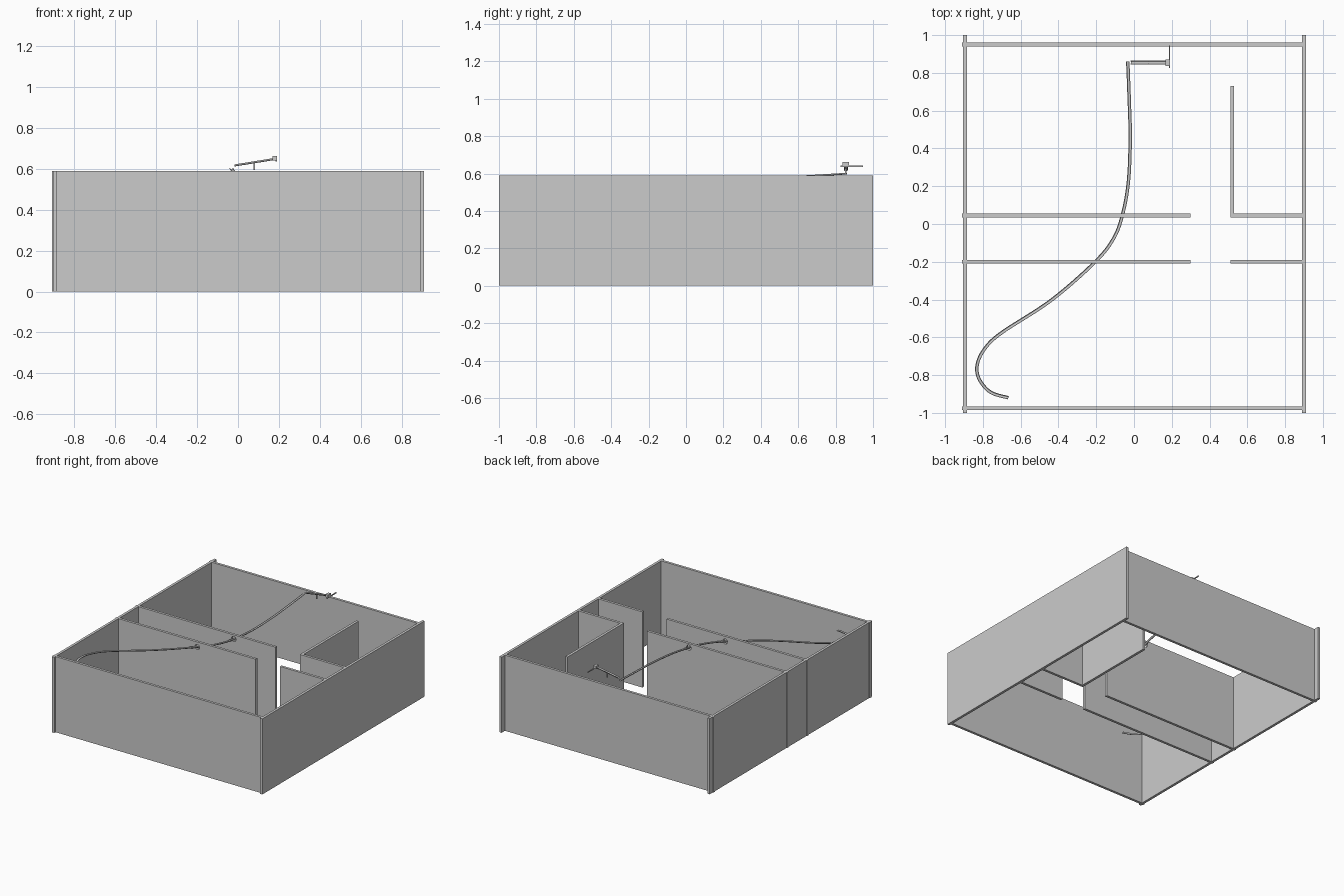
import bpy, bmesh, math
from mathutils import Vector
from mathutils.geometry import interpolate_bezier

if "Cube" in bpy.data.objects:
    bpy.data.objects.remove(bpy.data.objects["Cube"])

H = 0.59   # wall height
T = 0.02   # wall thickness


def box(name, x0, x1, y0, y1, z0, z1):
    bpy.ops.mesh.primitive_cube_add(size=1, location=((x0+x1)/2, (y0+y1)/2, (z0+z1)/2))
    ob = bpy.context.object
    ob.name = name
    ob.scale = (x1-x0, y1-y0, z1-z0)
    bpy.ops.object.transform_apply(location=False, rotation=False, scale=True)
    return ob


def smooth_path(keys, n):
    # points along a smooth path through the keys
    p = [Vector(k) for k in keys]
    out = []
    for i in range(len(p)-1):
        a, b = p[i], p[i+1]
        ta = (b - p[max(i-1, 0)]) / 6
        tb = (p[min(i+2, len(p)-1)] - a) / 6
        out += interpolate_bezier(a, a+ta, b-tb, b, n)[:-1]
    return out + [p[-1]]


def gutter(name, pts, r_out, r_in, sides=10):
    # half-pipe, open at the top, swept along the points
    arc = [math.pi + math.pi*i/sides for i in range(sides+1)]
    prof = [(r_out*math.cos(a), r_out*math.sin(a)) for a in arc]
    prof += [(r_in*math.cos(a), r_in*math.sin(a)) for a in reversed(arc)]
    bm = bmesh.new()
    rings = []
    for i, p in enumerate(pts):
        d = (pts[min(i+1, len(pts)-1)] - pts[max(i-1, 0)]).normalized()
        side = d.cross(Vector((0, 0, 1))).normalized()
        up = side.cross(d)
        rings.append([bm.verts.new(p + side*u + up*v) for u, v in prof])
    n = len(prof)
    for a, b in zip(rings, rings[1:]):
        for j in range(n):
            bm.faces.new((a[j], a[(j+1) % n], b[(j+1) % n], b[j]))
    bm.faces.new(rings[0])
    bm.faces.new(rings[-1])
    bmesh.ops.recalc_face_normals(bm, faces=bm.faces)
    me = bpy.data.meshes.new(name)
    bm.to_mesh(me)
    bm.free()
    ob = bpy.data.objects.new(name, me)
    bpy.context.collection.objects.link(ob)
    bpy.context.view_layer.objects.active = ob
    ob.select_set(True)
    bpy.ops.object.shade_smooth_by_angle(angle=math.radians(40))
    ob.select_set(False)
    return ob


# Outer walls
box("left_wall", -0.905, -0.885, -1, 1, 0, H)
box("right_wall", 0.89, 0.91, -1, 1, 0, H)
box("front_wall", -0.91, 0.9, -0.985, -0.965, 0, H)
box("back_wall", -0.91, 0.9, 0.94, 0.96, 0, H)

# Corridor walls with doorways, and a round hole where the track passes
for label, y, hole_x, hole_z in (("front", -0.20, -0.205, 0.55), ("back", 0.045, -0.062, 0.557)):
    wall = box(f"{label}_corridor_wall", -0.91, 0.30, y-T/2, y+T/2, 0, H)
    box(f"{label}_corridor_stub", 0.51, 0.9, y-T/2, y+T/2, 0, H)
    bpy.ops.mesh.primitive_cylinder_add(vertices=24, radius=0.02, depth=0.1,
                                        location=(hole_x, y, hole_z), rotation=(math.pi/2, 0, 0))
    cutter = bpy.context.object
    cutter.name = f"{label}_hole_cutter"
    cutter.hide_render = True
    cutter.hide_viewport = True
    mod = wall.modifiers.new("hole", 'BOOLEAN')
    mod.operation = 'DIFFERENCE'
    mod.object = cutter

box("partition_wall", 0.51, 0.53, 0.04, 0.73, 0, H)

# Long sloping track
track = [(-0.665, -0.92, 0.485), (-0.76, -0.89, 0.492), (-0.82, -0.82, 0.502),
         (-0.83, -0.745, 0.511), (-0.79, -0.66, 0.52), (-0.70, -0.575, 0.528),
         (-0.44, -0.405, 0.541), (-0.21, -0.205, 0.55), (-0.11, -0.08, 0.554),
         (-0.062, 0.045, 0.558), (-0.03, 0.22, 0.567), (-0.02, 0.45, 0.58),
         (-0.025, 0.65, 0.591), (-0.033, 0.86, 0.604)]
gutter("long_track", smooth_path(track, 9), 0.009, 0.007)

# Feeder chute with its post
gutter("feeder_chute", [Vector((-0.018, 0.855, 0.621)), Vector((0.18, 0.855, 0.653))], 0.01, 0.008)
box("chute_post", 0.076, 0.084, 0.851, 0.859, 0.595, 0.63)

# End stop and the arm reaching back to the wall
box("end_stop", 0.168, 0.19, 0.837, 0.872, 0.64, 0.662)
box("pusher_arm", 0.184, 0.19, 0.825, 0.945, 0.635, 0.643)
